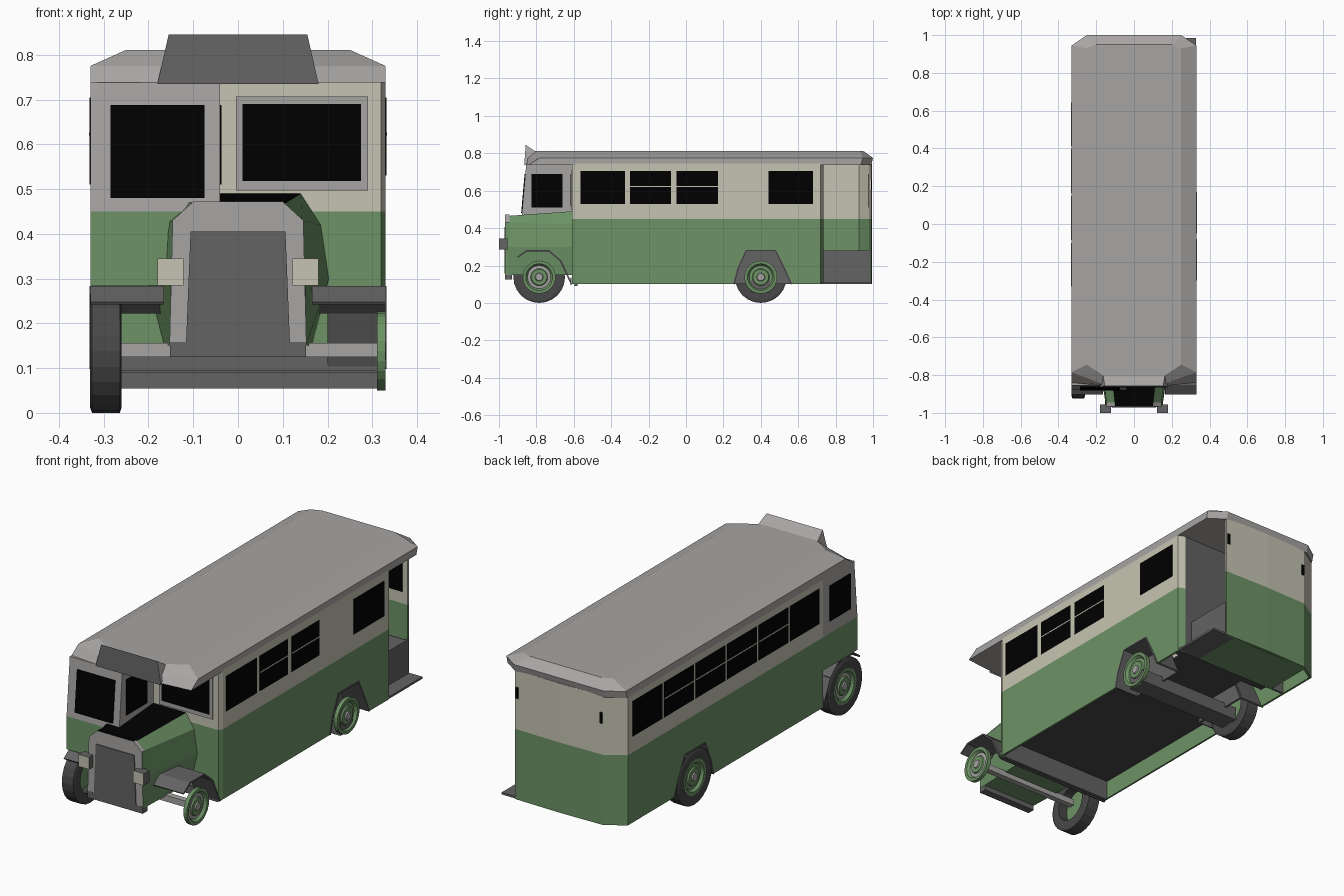
import bpy, bmesh, math

if "Cube" in bpy.data.objects:
    bpy.data.objects.remove(bpy.data.objects["Cube"])

COLOURS = {
    "green": (0.15, 0.29, 0.13), "cream": (0.56, 0.55, 0.445),
    "light_grey": (0.39, 0.375, 0.37), "dark_grey": (0.125, 0.125, 0.125),
    "black": (0.0, 0.0, 0.0), "tyre_grey": (0.065, 0.065, 0.065),
}
MATS = {}
for name, c in COLOURS.items():
    MATS[name] = bpy.data.materials.new(name)
    MATS[name].diffuse_color = (*c, 1)


def finish(name, bm, mats, recalc=True):
    if recalc:
        bmesh.ops.recalc_face_normals(bm, faces=bm.faces[:])
    me = bpy.data.meshes.new(name)
    bm.to_mesh(me)
    bm.free()
    for m in mats:
        me.materials.append(MATS[m])
    ob = bpy.data.objects.new(name, me)
    bpy.context.collection.objects.link(ob)
    return ob


def loft(name, rings, mats, rule=None):
    """Join closed rings of points, cap both ends, colour faces by a rule."""
    bm = bmesh.new()
    rows = [[bm.verts.new(p) for p in r] for r in rings]
    n = len(rows[0])
    for a, b in zip(rows, rows[1:]):
        for i in range(n):
            j = (i + 1) % n
            bm.faces.new((a[i], a[j], b[j], b[i]))
    bm.faces.new(rows[0])
    bm.faces.new(rows[-1])
    bmesh.ops.recalc_face_normals(bm, faces=bm.faces[:])
    bm.normal_update()
    if rule:
        for f in bm.faces:
            f.material_index = rule(f.calc_center_median(), f.normal)
    return finish(name, bm, mats)


def box(name, x, y, z, mat):
    return loft(name, [[(x[0], y[0], h), (x[1], y[0], h), (x[1], y[1], h), (x[0], y[1], h)] for h in z], [mat])


def prism_x(name, x, yz, mat):
    return loft(name, [[(v, *p) for p in yz] for v in x], [mat])


def prism_y(name, y, xz, mats, rule=None):
    return loft(name, [[(p[0], v, p[1]) for p in xz] for v in y], mats, rule)


def mirror_x(half):
    return half + [(-p[0], *p[1:]) for p in reversed(half)]


def strip(name, x, path, t, mat):
    """Bent sheet following a path in the y-z plane."""
    bm = bmesh.new()
    cols = [[bm.verts.new((v, *p)) for p in path] for v in x]
    for i in range(len(path) - 1):
        bm.faces.new((cols[0][i], cols[0][i + 1], cols[1][i + 1], cols[1][i]))
    ob = finish(name, bm, [mat], False)
    mod = ob.modifiers.new("thickness", "SOLIDIFY")
    mod.thickness, mod.offset = t, 0
    return ob


def lathe(name, centre, side, profile, bands, mats, closed=False):
    """Turn (radius, outward offset) points about the axle."""
    bm = bmesh.new()
    seg = 24
    rows = []
    for r, d in profile:
        rows.append([bm.verts.new((centre[0] + side * d,
                                   centre[1] + r * math.cos(2 * math.pi * k / seg),
                                   centre[2] + r * math.sin(2 * math.pi * k / seg))) for k in range(seg)])
    pairs = list(zip(rows, rows[1:]))
    if closed:
        pairs.append((rows[-1], rows[0]))
    for b, (p, q) in enumerate(pairs):
        for k in range(seg):
            f = bm.faces.new((p[k], p[(k + 1) % seg], q[(k + 1) % seg], q[k]))
            f.material_index = bands[b]
    if not closed:
        bm.faces.new(rows[0]).material_index = bands[0]
        bm.faces.new(rows[-1]).material_index = bands[-1]
    return finish(name, bm, mats)


# Body shell: walls with green skirt and cream upper band, open at the rear doorway
plan = [(0.295, 0.735), (0.33, 0.72), (0.33, -0.59), (0.32, -0.61), (-0.33, -0.61),
        (-0.33, 0.93), (-0.235, 0.99), (0, 0.995), (0.25, 0.99)]
bm = bmesh.new()
levels = [[bm.verts.new((x, y, z)) for x, y in plan] for z in (0.1, 0.45, 0.745)]
for band in range(2):
    lo, hi = levels[band], levels[band + 1]
    for i in range(len(plan) - 1):
        f = bm.faces.new((lo[i], hi[i], hi[i + 1], lo[i + 1]))
        f.material_index = band
body = finish("body_walls", bm, ["green", "cream"], False)
sol = body.modifiers.new("thickness", "SOLIDIFY")
sol.thickness, sol.offset = 0.012, -1

# Rear wheel arches cut through both sides
arch = [(0.255, 0.1), (0.275, 0.18), (0.32, 0.28), (0.48, 0.28), (0.53, 0.18), (0.565, 0.1)]
cutter = prism_x("arch_cutter", (-0.4, 0.4), [(0.255, 0.08)] + arch + [(0.565, 0.08)], "dark_grey")
cutter.hide_render = True
cutter.display_type = "WIRE"
cutter.hide_set(True)
cut = body.modifiers.new("arches", "BOOLEAN")
cut.object, cut.solver = cutter, "EXACT"
for s, tag in ((1, "right"), (-1, "left")):
    strip("rear_arch_" + tag, (s * 0.332, s * 0.2), arch, 0.008, "dark_grey")
    prism_x("wheel_well_" + tag, (s * 0.19, s * 0.2), arch, "dark_grey")

# Floor, underside and entrance platform
for tag, w, y in (("front", 0.318, (-0.6, 0.25)), ("middle", 0.19, (0.25, 0.57)), ("rear", 0.318, (0.57, 0.725))):
    box("floor_" + tag, (-w, w), y, (0.19, 0.2), "tyre_grey")
box("rear_cross_board", (-0.318, 0.318), (-0.595, -0.58), (0.09, 0.2), "dark_grey")
box("front_cross_board", (-0.33, 0.32), (-0.618, -0.611), (0.095, 0.135), "dark_grey")
box("rear_axle_box", (-0.26, 0.32), (0.35, 0.45), (0.055, 0.122), "dark_grey")
box("rear_underside", (-0.25, 0.2), (0.725, 0.98), (0.1, 0.11), "green")
box("entrance_platform", (0.2, 0.328), (0.72, 0.985), (0.1, 0.11), "dark_grey")
box("step_riser", (0.245, 0.255), (0.732, 0.985), (0.11, 0.28), "dark_grey")
box("step_top", (-0.25, 0.25), (0.732, 0.965), (0.27, 0.28), "dark_grey")
box("saloon_bulkhead", (-0.318, 0.297), (0.722, 0.732), (0.1, 0.745), "dark_grey")

# Roof with bevelled edges
eave = mirror_x([(0.16, -0.857), (0.33, -0.84), (0.33, 0.935), (0.25, 0.99)])
lip = mirror_x([(0.16, -0.85), (0.33, -0.785), (0.33, 0.945), (0.25, 1.0)])
crown = mirror_x([(0.15, -0.81), (0.25, -0.745), (0.25, 0.93), (0.2, 0.95)])
loft("roof", [[(x, y, z) for x, y in ring] for ring, z in ((eave, 0.738), (lip, 0.775), (crown, 0.811))],
     ["light_grey"])

# Destination board
loft("destination_board", [[(s * w, y, z) for w, y, z in ((0.18, -0.865, 0.735), (0.155, -0.857, 0.845), (0.165, -0.79, 0.8))]
                           for s in (-1, 1)], ["light_grey", "dark_grey"],
     lambda c, n: 1 if n.y < -0.8 else 0)

# Driver's cab
cab_y = lambda z: -0.88 + 0.025 * (z - 0.45) / 0.285
box("cab_lower", (-0.33, -0.04), (-0.88, -0.605), (0.285, 0.45), "green")
prism_x("cab_upper", (-0.33, -0.04), [(-0.88, 0.45), (cab_y(0.738), 0.738), (-0.605, 0.738), (-0.605, 0.45)], "light_grey")
prism_x("cab_windscreen", (-0.285, -0.075),
        [(cab_y(z) + d, z) for z, d in ((0.48, -0.004), (0.688, -0.004), (0.688, 0.003), (0.48, 0.003))], "black")
for tag, x in (("left", (-0.332, -0.328)), ("right", (-0.042, -0.037))):
    box("cab_side_window_" + tag, x, (-0.825, -0.66), (0.51, 0.688), "black")

# Front saloon window in its frame
box("front_window_frame", (-0.005, 0.29), (-0.616, -0.609), (0.497, 0.707), "light_grey")
box("front_window", (0.01, 0.275), (-0.618, -0.614), (0.518, 0.69), "black")

# Side windows, some with a glazing bar
right = [(-0.565, -0.325), (-0.3, -0.08), (-0.05, 0.17), (0.44, 0.68)]
left = [(-0.58 + 0.248 * i, -0.348 + 0.248 * i) for i in range(6)]
for s, tag, spans in ((1, "right", right), (-1, "left", left)):
    for i, span in enumerate(spans):
        box(f"side_window_{tag}_{i}", (s * 0.328, s * 0.332), span, (0.53, 0.705), "black")
        if 0 < i < len(spans) - 1:
            box(f"glazing_bar_{tag}_{i}", (s * 0.33, s * 0.333), span, (0.62, 0.626), "cream")
box("rear_window", (-0.2, 0.225), (0.973, 0.977), (0.51, 0.69), "black")
for tag, x in (("left", -0.225), ("right", 0.237)):
    box("rear_light_" + tag, (x - 0.007, x + 0.007), (0.985, 0.994), (0.605, 0.66), "black")

# Bonnet: green sides, black top
front = mirror_x([(0.152, 0.15), (0.15, 0.3), (0.143, 0.43), (0.10, 0.465)])
back = mirror_x([(0.165, 0.15), (0.203, 0.3), (0.185, 0.42), (0.14, 0.49)])
loft("bonnet", [[(x, y, z) for x, z in ring] for ring, y in ((front, -0.955), (back, -0.608))],
     ["green", "black"], lambda c, n: 1 if n.z > 0.85 else 0)

# Radiator and grille: grey face, green flanks
prism_y("radiator_shell", (-0.967, -0.945), mirror_x([(0.153, 0.15), (0.146, 0.43), (0.10, 0.472)]),
        ["light_grey", "green", "black"], lambda c, n: 0 if n.y < -0.5 else (2 if n.z > 0.9 else 1 if c.z < 0.4 else 0))
prism_y("radiator_grille", (-0.971, -0.965), mirror_x([(0.116, 0.157), (0.106, 0.405)]), ["dark_grey"])
box("front_bar", (-0.152, 0.152), (-0.968, -0.93), (0.125, 0.158), "dark_grey")
box("front_axle", (-0.27, 0.325), (-0.80, -0.77), (0.125, 0.156), "light_grey")

# Lamps, front mudguards
guard = [(-0.9, 0.245), (-0.85, 0.28), (-0.735, 0.28), (-0.67, 0.225), (-0.635, 0.15), (-0.612, 0.1)]
for s, tag in ((1, "right"), (-1, "left")):
    loft("lamp_" + tag, [[(s * x, y, z) for x, z in ((0.122, 0.285), (0.18, 0.285), (0.18, 0.345), (0.122, 0.345))]
                         for y in (-1.0, -0.955)], ["dark_grey", "cream"], lambda c, n: 1 if n.y < -0.8 else 0)
    strip("front_mudguard_" + tag, (s * 0.165, s * 0.33), guard[:4], 0.008, "dark_grey")
    strip("mudguard_tail_" + tag, (s * (0.2 if s > 0 else 0.26), s * 0.33), guard[3:], 0.008, "dark_grey")

# Wheels: hubs on every corner, tyres on the left side
for s, tag in ((1, "right"), (-1, "left")):
    for y, end in ((-0.785, "front"), (0.4, "rear")):
        c = (s * 0.31, y, 0.138)
        ring = 1 if end == "front" else 0
        lathe(f"{end}_hub_{tag}", c, s,
              [(0.088, 0), (0.088, 0.019), (0.072, 0.019), (0.062, 0.006), (0.046, 0.008), (0.042, 0.015), (0.022, 0.015), (0.019, 0.021)],
              [0, 0, 0, ring, 0, 0, 1], ["green", "light_grey"])
        if s < 0:
            lathe(f"{end}_tyre_{tag}", c, s,
                  [(0.087, -0.05), (0.125, -0.05), (0.138, -0.046), (0.138, 0.016), (0.125, 0.021), (0.087, 0.018)],
                  [0] * 6, ["tyre_grey"], True)

for m in bpy.data.materials:
    if m.users and not m.is_grease_pencil:
        m.use_nodes = True
        m.node_tree.nodes["Principled BSDF"].inputs["Base Color"].default_value = m.diffuse_color
